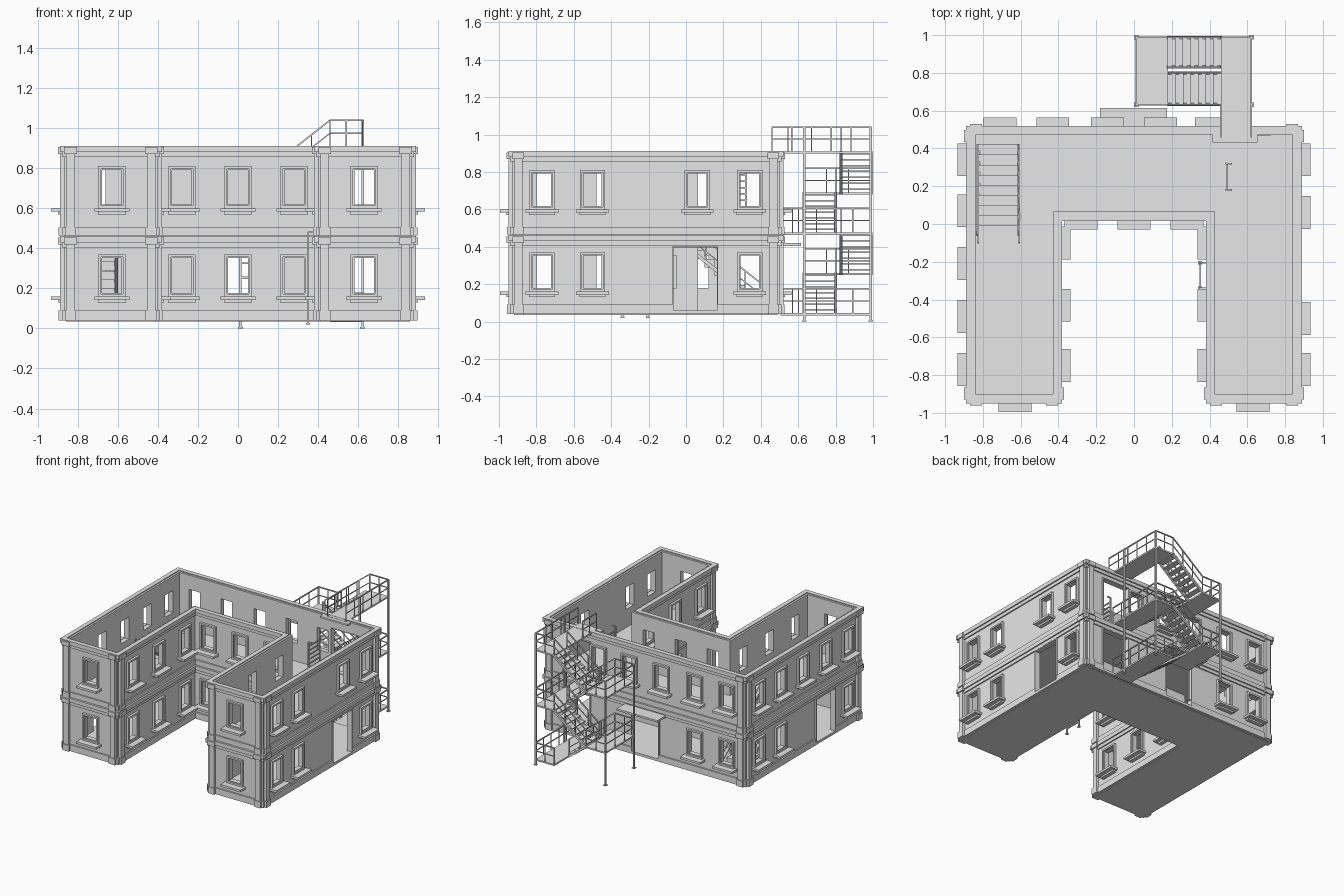
import bpy, bmesh
from mathutils import Vector

if "Cube" in bpy.data.objects:
    bpy.data.objects.remove(bpy.data.objects["Cube"])

plaster = bpy.data.materials.new("light grey plaster")
plaster.use_nodes = True
GREY = (0.8, 0.8, 0.8, 1)
plaster.diffuse_color = GREY
plaster.node_tree.nodes["Principled BSDF"].inputs["Base Color"].default_value = GREY


def finish(name, bm):
    bmesh.ops.recalc_face_normals(bm, faces=bm.faces)
    me = bpy.data.meshes.new(name)
    bm.to_mesh(me)
    bm.free()
    me.materials.append(plaster)
    ob = bpy.data.objects.new(name, me)
    bpy.context.collection.objects.link(ob)
    return ob


def box(bm, x0, x1, y0, y1, z0, z1):
    v = [bm.verts.new((x, y, z)) for x in (x0, x1) for y in (y0, y1) for z in (z0, z1)]
    for f in ((0, 1, 3, 2), (4, 6, 7, 5), (0, 4, 5, 1), (2, 3, 7, 6), (0, 2, 6, 4), (1, 5, 7, 3)):
        bm.faces.new([v[i] for i in f])


def bar(bm, a, b, r=0.004):
    """Square bar between two points."""
    a, b = Vector(a), Vector(b)
    d = (b - a).normalized()
    s = d.cross((0, 1, 0) if abs(d.z) > 0.9 else (0, 0, 1)).normalized() * r
    t = d.cross(s).normalized() * r
    ends = [[bm.verts.new(p + i * s + j * t) for i, j in ((-1, -1), (1, -1), (1, 1), (-1, 1))] for p in (a, b)]
    bm.faces.new(ends[0])
    bm.faces.new(ends[1])
    for i in range(4):
        k = (i + 1) % 4
        bm.faces.new((ends[0][i], ends[0][k], ends[1][k], ends[1][i]))


def rail(bm, a, b, n=2, h=0.13):
    """Guard rail with n bays along a straight or sloping line."""
    a, b, up = Vector(a), Vector(b), Vector((0, 0, h))
    bar(bm, a + up, b + up)
    bar(bm, a + up * 0.5, b + up * 0.5, 0.003)
    for i in range(n + 1):
        p = a.lerp(b, i / n)
        bar(bm, p, p + up, 0.003)


# U-shaped plan: d grows the outline outward
def plan(d):
    x, c, f, k, y = 0.87 + d, 0.40 - d, -0.93 - d, 0.50 + d, 0.035 - d
    return [(-x, f), (-c, f), (-c, y), (c, y), (c, f), (x, f), (x, k), (-x, k)]


def ring(bm, d_out, d_in, z0, z1):
    loops = [[bm.verts.new((*p, z)) for p in plan(d)]
             for d, z in ((d_out, z0), (d_out, z1), (d_in, z1), (d_in, z0))]
    for a, b in zip(loops, loops[1:] + loops[:1]):
        for i in range(8):
            k = (i + 1) % 8
            bm.faces.new((a[i], a[k], b[k], b[i]))


def slab(name, d, z0, z1):
    bm = bmesh.new()
    base = bm.faces.new([bm.verts.new((*p, z0)) for p in plan(d)])
    ext = bmesh.ops.extrude_face_region(bm, geom=[base])["geom"]
    bmesh.ops.translate(bm, verts=[g for g in ext if isinstance(g, bmesh.types.BMVert)], vec=(0, 0, z1 - z0))
    return finish(name, bm)


def cut(ob, cutter):
    m = ob.modifiers.new("openings", "BOOLEAN")
    m.object, m.operation, m.solver = cutter, "DIFFERENCE", "EXACT"


# Wall planes: axis of the normal, position, outward sign
SIDES = {"left": ("x", -0.87, -1), "right": ("x", 0.87, 1), "front": ("y", -0.93, -1), "back": ("y", 0.5, 1),
         "court_left": ("x", -0.4, 1), "court_right": ("x", 0.4, -1), "court_back": ("y", 0.035, -1)}


def on_wall(bm, side, u0, u1, n0, n1, z0, z1):
    axis, pos, s = SIDES[side]
    lo, hi = sorted((pos + s * n0, pos + s * n1))
    if axis == "x":
        box(bm, lo, hi, u0, u1, z0, z1)
    else:
        box(bm, u0, u1, lo, hi, z0, z1)


def frame(bm, side, u, w, z0, z1, t, n0, n1, bottom=True):
    """Picture-frame surround of half width w and border t."""
    on_wall(bm, side, u - w, u - w + t, n0, n1, z0, z1)
    on_wall(bm, side, u + w - t, u + w, n0, n1, z0, z1)
    on_wall(bm, side, u - w + t, u + w - t, n0, n1, z1 - t, z1)
    if bottom:
        on_wall(bm, side, u - w + t, u + w - t, n0, n1, z0, z0 + t)


FLOOR = 0.44
court = [-0.10, -0.43, -0.75]
windows = {  # lower storey, upper storey
    "front": ([-0.63, 0.63], [-0.63, 0.63]),
    "court_back": ([-0.28, 0, 0.28], [-0.28, 0, 0.28]),
    "court_left": (court, court),
    "court_right": (court, court),
    "left": ([0.34, 0.07, -0.77], [0.34, 0.07, -0.21, -0.49, -0.77]),
    "right": ([0.34, -0.5, -0.77], [0.34, 0.06, -0.5, -0.77]),
    "back": ([-0.71, -0.43], [-0.71, -0.43, -0.14, 0.14, 0.41]),
}
doors = [("left", -0.49, 0), ("right", 0.05, 0), ("back", 0, 0), ("back", 0.60, 0), ("back", 0.60, 1)]

# Window and door surrounds, sills and the openings behind them
cutters, frames, sills, door_frames = (bmesh.new() for _ in range(4))
for side, storeys in windows.items():
    for level, row in enumerate(storeys):
        z = level * FLOOR
        for u in row:
            on_wall(cutters, side, u - 0.055, u + 0.055, -0.06, 0.06, 0.172 + z, 0.358 + z)
            frame(frames, side, u, 0.068, 0.16 + z, 0.37 + z, 0.013, -0.005, 0.018)
            frame(frames, side, u, 0.056, 0.171 + z, 0.359 + z, 0.007, -0.03, 0.008)
            on_wall(sills, side, u - 0.087, u + 0.087, -0.005, 0.065, 0.143 + z, 0.16 + z)
            on_wall(sills, side, u - 0.07, u + 0.07, -0.005, 0.03, 0.13 + z, 0.143 + z)
for side, u, level in doors:
    z = level * (FLOOR - 0.02)
    on_wall(cutters, side, u - 0.12, u + 0.12, -0.06, 0.06, 0.06 + z, 0.40 + z)
    frame(door_frames, side, u, 0.122, 0.06 + z, 0.402 + z, 0.006, -0.032, 0.012, False)
cutter = finish("opening_cutter", cutters)
cutter.hide_render = True
cutter.hide_viewport = True
finish("window_frames", frames)
finish("window_sills", sills)
finish("door_frames", door_frames)

# Walls and plinth bands
bm = bmesh.new()
ring(bm, 0, -0.03, 0.045, 0.905)
cut(finish("walls", bm), cutter)
for name, z0, z1 in (("lower_plinth", 0.04, 0.09), ("upper_plinth", 0.465, 0.505)):
    bm = bmesh.new()
    ring(bm, 0.01, -0.01, z0, z1)
    cut(finish(name, bm), cutter)

# Cornices
bm = bmesh.new()
for z in (0, 0.45):
    ring(bm, 0.010, -0.01, 0.405 + z, 0.43 + z)
    ring(bm, 0.020, -0.015, 0.43 + z, 0.462 + z)
finish("cornices", bm)

# Corner pilasters with bases and capitals
bm = bmesh.new()
for sx in (-1, 1):
    for cx, cy, ix, iy in ((0.87, -0.93, -1, 1), (0.87, 0.5, -1, -1), (0.40, -0.93, 1, 1)):
        for z0, z1, g in ((0.04, 0.462, 0), (0.04, 0.09, 0.006), (0.42, 0.455, 0.01),
                          (0.465, 0.91, 0), (0.465, 0.505, 0.006), (0.87, 0.905, 0.01)):
            p, q = 0.02 + g, 0.055 + g
            for a, b, c, d in ((-p, 0.01, 0.012 - g, q), (0.012 - g, q, -p, 0.01)):
                xs = sorted((sx * (cx + ix * a), sx * (cx + ix * b)))
                ys = sorted((cy + iy * c, cy + iy * d))
                box(bm, *xs, *ys, z0, z1)
finish("corner_pilasters", bm)

# Floors and stairwell
slab("ground_floor", -0.01, 0.035, 0.06)
upper = slab("upper_floor", -0.028, 0.455, 0.475)
bm = bmesh.new()
box(bm, -0.835, -0.605, -0.06, 0.42, 0.40, 0.52)
well = finish("stairwell_cutter", bm)
well.hide_render = True
well.hide_viewport = True
cut(upper, well)

# Indoor stairs
bm = bmesh.new()
N = 9
for i in range(N):
    y, z = 0.42 - i * 0.48 / N, 0.06 + (i + 1) * 0.41 / N
    box(bm, -0.825, -0.615, y - 0.48 / N, y, z - 0.045, z)
for x in (-0.825, -0.607):
    bar(bm, (x, 0.42, 0.07), (x, -0.06, 0.45), 0.009)
    rail(bm, (x, 0.42, 0.07), (x, -0.10, 0.475), 5, 0.12)
finish("indoor_stairs", bm)

# Ladders in the courtyard and on the upper floor
bm = bmesh.new()
for x, wall_x, y0, y1, z0, z1 in ((0.35, 0.40, -0.34, -0.205, 0.02, 0.48), (0.49, 0.52, 0.18, 0.32, 0.475, 0.82)):
    for y in (y0, y1):
        bar(bm, (x, y, z0), (x, y, z1), 0.005)
        bar(bm, (x, y, z1), (wall_x, y, z1), 0.004)
        box(bm, x - 0.01, x + 0.01, y - 0.01, y + 0.01, z0, z0 + 0.006)
    for i in range(1, 10):
        z = z0 + (z1 - z0) * i / 10
        bar(bm, (x, y0, z), (x, y1, z), 0.004)
finish("ladders", bm)

# Canopy over the rear door
bm = bmesh.new()
box(bm, -0.18, 0.175, 0.495, 0.615, 0.405, 0.42)
finish("door_canopy", bm)

# Outdoor stair: landings, flights, rails and posts
X0, XL, XR, X1 = 0.012, 0.18, 0.46, 0.622
Y0, YA, YB, Y1 = 0.632, 0.80, 0.83, 0.988
LEVELS = [0.045, 0.26, 0.475, 0.69, 0.91]
land, steps, rails = bmesh.new(), bmesh.new(), bmesh.new()
for i, z in enumerate(LEVELS):
    if i % 2:
        box(land, X0, XL, Y0, Y1, z - 0.012, z)
        rail(rails, (X0, Y0, z), (X0, Y1, z), 3)
        for y in (Y0, Y1):
            rail(rails, (X0, y, z), (XL, y, z))
    else:
        near = 0.46 if i == 4 else 0.505
        box(land, XR, X1, near, Y1, z - 0.012, z)
        rail(rails, (X1, near, z), (X1, Y1, z), 5)
        rail(rails, (XR, near, z), (XR, Y0, z), 2)
        rail(rails, (XR, Y1, z), (X1, Y1, z))
box(land, 0.415, 0.655, 0.432, 0.47, 0.895, 0.908)
for i in range(4):
    z0, z1 = LEVELS[i], LEVELS[i + 1]
    xa, xb, ya, yb = (XL, XR, YB, Y1) if i % 2 else (XR, XL, Y0, YA)
    for k in range(7):
        x, z = xa + (xb - xa) * (k + 0.5) / 7, z0 + (z1 - z0) * (k + 0.7) / 7
        box(steps, x - 0.022, x + 0.022, ya, yb, z - 0.008, z)
    for y in (ya, yb):
        bar(steps, (xa, y, z0 - 0.005), (xb, y, z1 - 0.005), 0.008)
        rail(rails, (xa, y, z0), (xb, y, z1), 3)
for x, top in ((X0, 0.82), (X1, 1.04)):
    for y in (Y0, Y1):
        bar(rails, (x, y, 0), (x, y, top), 0.006)
        box(rails, x - 0.012, x + 0.012, y - 0.012, y + 0.012, 0, 0.006)
finish("outdoor_landings", land)
finish("outdoor_steps", steps)
finish("outdoor_rails", rails)
